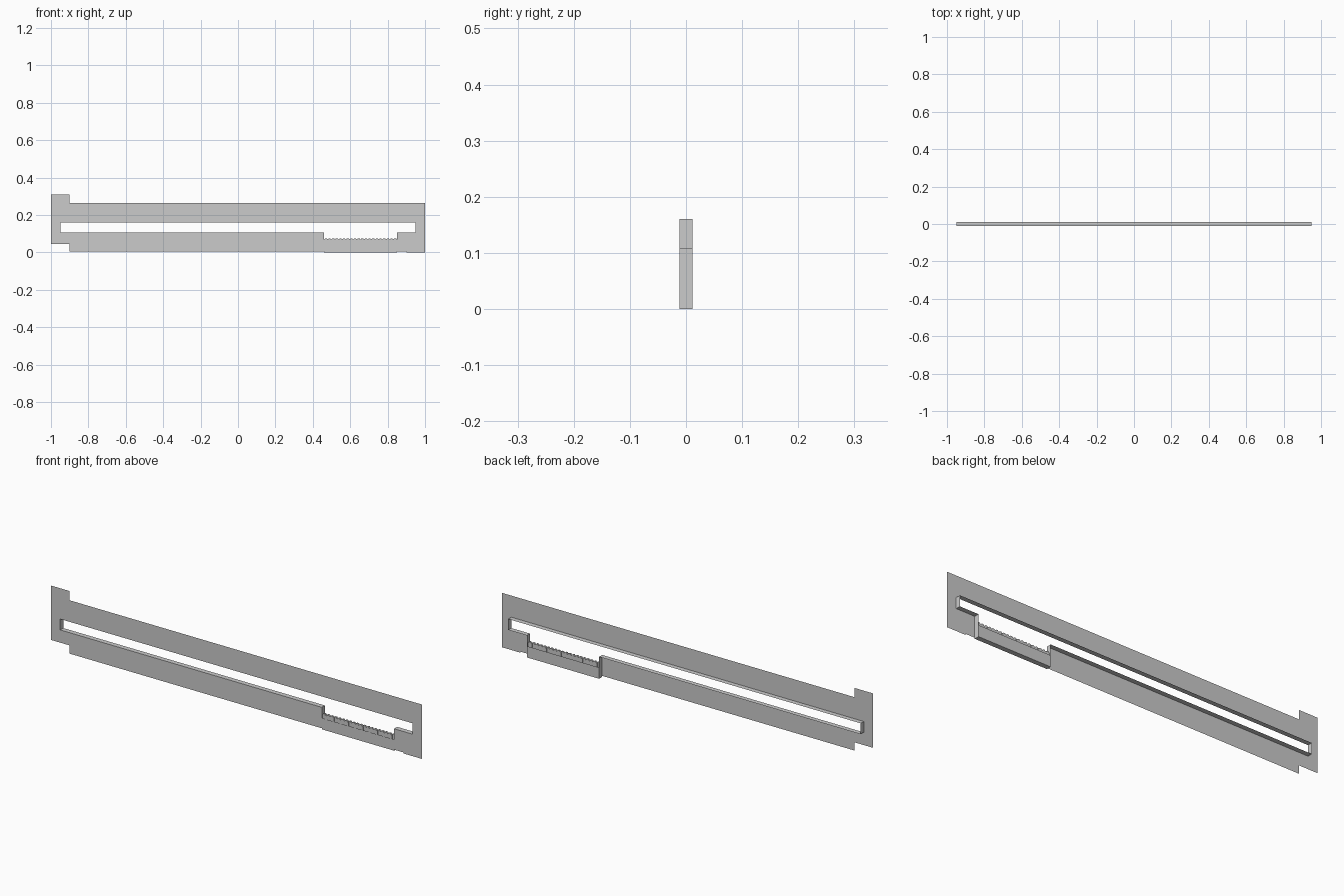
import bpy, bmesh

if "Cube" in bpy.data.objects:
    bpy.data.objects.remove(bpy.data.objects["Cube"])

FRONT, BACK = -0.012, 0.012
X0, X1 = 0.46, 0.85          # ends of the toothed recess
LEDGE = 0.055                # height of the recess edge


def finish(name, bm):
    mesh = bpy.data.meshes.new(name)
    bm.to_mesh(mesh)
    bm.free()
    obj = bpy.data.objects.new(name, mesh)
    bpy.context.collection.objects.link(obj)
    return obj


def sheet(name, quads):
    """Open surface made of separate four-cornered panels."""
    bm = bmesh.new()
    for quad in quads:
        bm.faces.new([bm.verts.new(p) for p in quad])
    return finish(name, bm)


def front_panel(xa, xb, za, zb):
    return [(xa, FRONT, za), (xb, FRONT, za), (xb, FRONT, zb), (xa, FRONT, zb)]


def wall(a, b):
    """Wall running from the front sheet to the back, between two x/z points."""
    return [(a[0], FRONT, a[1]), (b[0], FRONT, b[1]),
            (b[0], BACK, b[1]), (a[0], BACK, a[1])]


def prism(name, profile, ya, yb):
    """Solid with an x/z outline between two depths."""
    bm = bmesh.new()
    face = bm.faces.new([bm.verts.new((x, ya, z)) for x, z in profile])
    ext = bmesh.ops.extrude_face_region(bm, geom=[face])
    verts = [g for g in ext["geom"] if isinstance(g, bmesh.types.BMVert)]
    bmesh.ops.translate(bm, verts=verts, vec=(0, yb - ya, 0))
    bmesh.ops.recalc_face_normals(bm, faces=bm.faces)
    return finish(name, bm)


# Thin front plate with stepped outline, long slot and recess
outer = [(-1, 0.045), (-0.9, 0.045), (-0.9, 0.005), (0.9, 0.005), (0.9, 0),
         (1, 0), (1, 0.265), (-0.9, 0.265), (-0.9, 0.31), (-1, 0.31)]
slot = [(-0.95, 0.16), (-0.95, 0.107), (X0, 0.107), (X0, LEDGE),
        (X1, LEDGE), (X1, 0.107), (0.95, 0.107), (0.95, 0.16)]
bm = bmesh.new()
edges = []
for loop in (outer, slot):
    vs = [bm.verts.new((x, FRONT, z)) for x, z in loop]
    edges += [bm.edges.new((vs[i - 1], vs[i])) for i in range(len(vs))]
bmesh.ops.triangle_fill(bm, edges=edges, use_beauty=True, normal=(0, -1, 0))
bmesh.ops.dissolve_limit(bm, angle_limit=0.01, verts=bm.verts, edges=bm.edges)
finish("front_plate", bm)

# Slot rim reaching backwards from the plate
n = len(slot)
sheet("slot_rim", [wall(slot[i], slot[(i + 1) % n]) for i in range(n) if i != 3])

# Trough behind the recess: ends, floor and back
sheet("recess_trough", [
    wall((X0, 0), (X0, LEDGE)),
    wall((X1, 0), (X1, LEDGE)),
    wall((X0, 0), (X1, 0)),
    front_panel(X0, X1, 0, 0.006),
    [(X1, BACK, 0), (X0, BACK, 0), (X0, BACK, LEDGE), (X1, BACK, LEDGE)],
])

# Toothed bar lying in the trough
COUNT = 20
pitch = (X1 - X0) / COUNT
saw = [(X0, 0.037), (X1, 0.037)]
for i in range(COUNT, 0, -1):
    x = X0 + i * pitch
    saw += [(x, 0.068), (x - pitch * 0.3, 0.075), (x - pitch * 0.7, 0.075)]
saw.append((X0, 0.068))
prism("toothed_bar", saw, -0.005, 0.004)

# Small ribs on both sides of the bar
for i in range(COUNT // 2):
    x = X0 + (2 * i + 1) * pitch
    w = pitch * 0.25
    prism("bar_rib", [(x - w, 0.04), (x + w, 0.04), (x + w, 0.07), (x - w, 0.07)],
          -0.007, 0.006)
